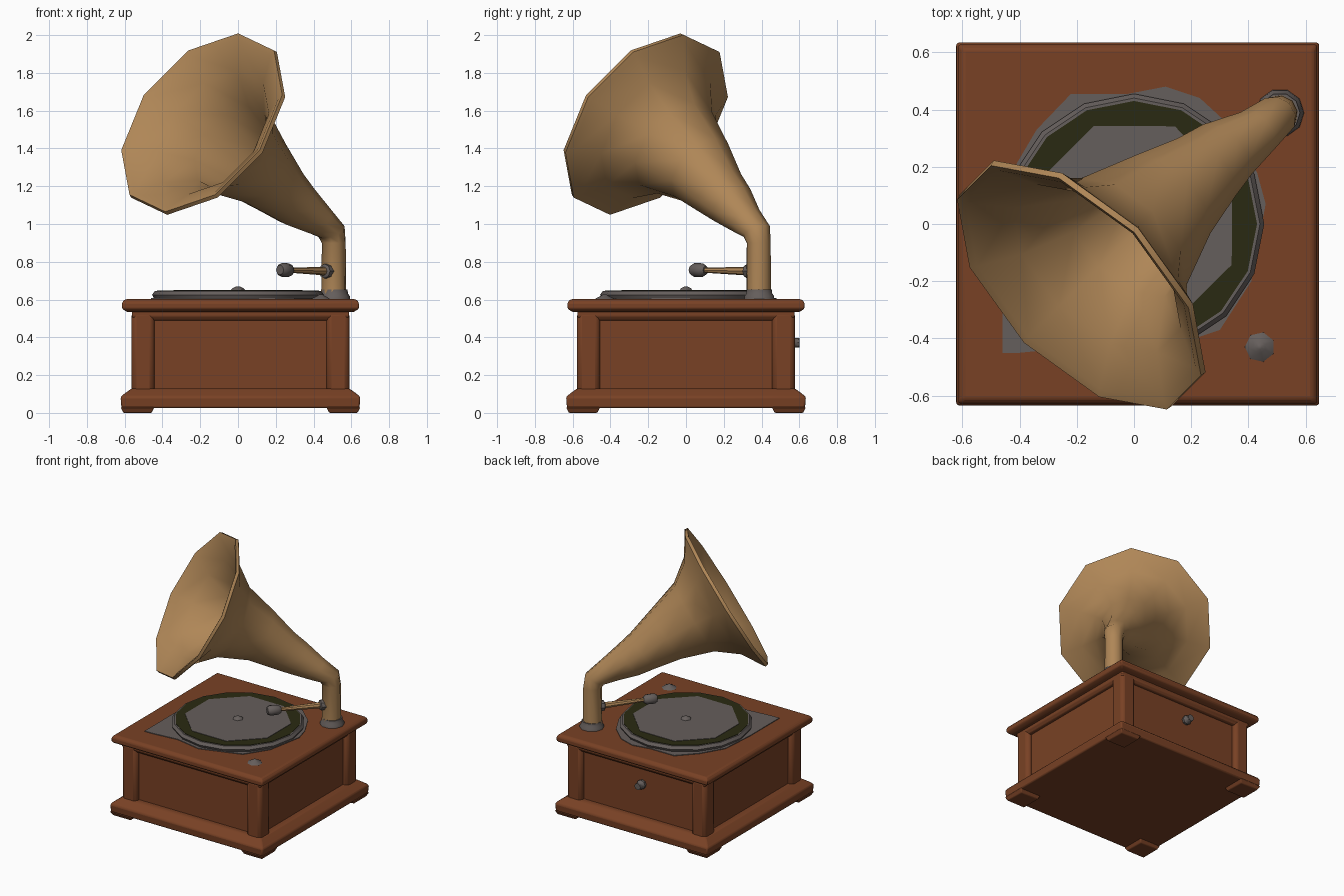
import bpy, bmesh, math
from mathutils import Vector

if "Cube" in bpy.data.objects:
    bpy.data.objects.remove(bpy.data.objects["Cube"])

def material(name, rgb):
    m = bpy.data.materials.new(name)
    m.diffuse_color = (*rgb, 1)
    m.use_nodes = True
    m.node_tree.nodes["Principled BSDF"].inputs["Base Color"].default_value = m.diffuse_color
    return m

WOOD = material("brown wood", (0.19, 0.053, 0.018))
BRASS = material("tan brass", (0.43, 0.24, 0.095))
GREY = material("warm grey metal", (0.13, 0.112, 0.106))
GREEN = material("dark green record", (0.023, 0.023, 0.006))
CX = 0.013  # cabinet centre in x

def finish(bm, name, mat, angle=40, bevel=0):
    bmesh.ops.recalc_face_normals(bm, faces=bm.faces)
    me = bpy.data.meshes.new(name)
    bm.to_mesh(me)
    bm.free()
    me.materials.append(mat)
    ob = bpy.data.objects.new(name, me)
    bpy.context.collection.objects.link(ob)
    if bevel:
        b = ob.modifiers.new("bevel", 'BEVEL')
        b.width, b.segments, b.limit_method = bevel, 2, 'ANGLE'
    bpy.ops.object.select_all(action='DESELECT')
    ob.select_set(True)
    bpy.context.view_layer.objects.active = ob
    bpy.ops.object.shade_smooth_by_angle(angle=math.radians(angle))
    return ob

def loft(name, mat, loops, angle=40, bevel=0):
    """Skin a list of equal-length point loops and cap both ends."""
    bm = bmesh.new()
    rings = [[bm.verts.new(p) for p in loop] for loop in loops]
    n = len(rings[0])
    for a, b in zip(rings, rings[1:]):
        for i in range(n):
            j = (i + 1) % n
            bm.faces.new((a[i], a[j], b[j], b[i]))
    bm.faces.new(rings[0][::-1])
    bm.faces.new(rings[-1])
    return finish(bm, name, mat, angle, bevel)

def square_stack(name, sections, cx=CX, cy=0, bevel=0.01):
    """Square moulding from (z, half width) sections."""
    loops = [[(cx + sx * h, cy + sy * h, z) for sx, sy in ((-1, -1), (1, -1), (1, 1), (-1, 1))]
             for z, h in sections]
    return loft(name, WOOD, loops, 30, bevel)

def lathe(name, mat, origin, axis, profile, sides, angle=40, turn=0.0):
    """Turned part from (distance along axis, radius) pairs."""
    q = Vector(axis).to_track_quat('Z', 'Y')
    o = Vector(origin)
    loops = [[o + q @ Vector((r * math.cos(turn + math.tau * i / sides),
                              r * math.sin(turn + math.tau * i / sides), d))
              for i in range(sides)] for d, r in profile]
    return loft(name, mat, loops, angle)

# Cabinet
square_stack("plinth", [(0.025, 0.63), (0.085, 0.635), (0.105, 0.61), (0.13, 0.575)])
square_stack("cabinet_core", [(0.1, 0.54), (0.56, 0.54)], bevel=0)
square_stack("cabinet_top_rail", [(0.49, 0.56), (0.51, 0.575), (0.55, 0.575)], bevel=0.006)
square_stack("lid", [(0.535, 0.60), (0.55, 0.627), (0.585, 0.627), (0.602, 0.61)], bevel=0.008)
for sx in (-1, 1):
    for sy in (-1, 1):
        square_stack("corner_post", [(0.1, 0.06), (0.54, 0.06)], CX + sx * 0.516, sy * 0.516, 0.025)
        square_stack("corner_foot", [(0, 0.075), (0.03, 0.09)], CX + sx * 0.545, sy * 0.545, 0.006)

# Platter, record and label
lathe("platter", GREY, (0, 0, 0.595), (0, 0, 1), [(0, 0.44), (0.03, 0.455), (0.05, 0.44)], 16, 30)
lathe("record", GREEN, (0, 0, 0.643), (0, 0, 1), [(0, 0.43), (0.005, 0.43)], 16, 30)
lathe("record_label", GREY, (0, 0, 0.646), (0, 0, 1), [(0, 0.37), (0.005, 0.37)], 8, 30, 0.39)
lathe("spindle", GREY, (0, 0, 0.648), (0, 0, 1), [(0, 0.04), (0.012, 0.03), (0.022, 0.008)], 6)

# Uneven metal plate under the platter
outline = [(-0.46, -0.45), (-0.40, -0.45), (-0.2, -0.43), (0, -0.47), (0.3, -0.37), (0.41, -0.2),
           (0.46, 0.07), (0.43, 0.18), (0.35, 0.33), (0.23, 0.44), (0.11, 0.48), (-0.02, 0.455),
           (-0.22, 0.455), (-0.34, 0.33), (-0.44, 0.16), (-0.46, -0.1)]
loft("under_plate", GREY, [[(x, y, z) for x, y in outline] for z in (0.598, 0.607)], 30)

# Small controls: speed lever on the lid and winding socket on the back
lathe("speed_knob", GREY, (0.44, -0.43, 0.598), (0, 0, 1),
      [(0, 0.058), (0.01, 0.045), (0.022, 0.02), (0.03, 0.008)], 7)
lathe("winding_socket", GREY, (CX - 0.03, 0.53, 0.372), (0, 1, 0),
      [(0, 0.03), (0.03, 0.035), (0.045, 0.025), (0.07, 0.025)], 8)

# Horn: rings (x, y, z, tilt of axis above horizontal, radius)
def ring(x, y, z, tilt, r, sides=10):
    e, k = math.radians(tilt), math.sqrt(0.5)
    h = Vector((k, -k, 0))
    u = Vector((math.sin(e) * k, math.sin(e) * k, math.cos(e)))
    return [Vector((x, y, z)) + r * (math.cos(math.tau * i / sides) * u
            + math.sin(math.tau * i / sides) * h) for i in range(sides)]

outer = [(0.507, 0.385, 0.62, 90, 0.066), (0.507, 0.385, 0.90, 90, 0.064),
         (0.495, 0.375, 0.96, 62, 0.075), (0.42, 0.315, 1.02, 42, 0.092),
         (0.31, 0.245, 1.10, 36, 0.128), (0.235, 0.18, 1.165, 35, 0.15),
         (0.11, 0.08, 1.285, 32, 0.20), (-0.03, -0.055, 1.40, 30, 0.275),
         (-0.12, -0.145, 1.475, 30, 0.39), (-0.172, -0.20, 1.517, 30, 0.53),
         (-0.18, -0.208, 1.525, 30, 0.55), (-0.192, -0.222, 1.537, 30, 0.545)]
inner = [(-0.187, -0.215, 1.53, 30, 0.515), (-0.13, -0.155, 1.483, 30, 0.375),
         (-0.035, -0.06, 1.405, 30, 0.25), (0.11, 0.08, 1.285, 32, 0.18),
         (0.235, 0.18, 1.165, 35, 0.13), (0.42, 0.315, 1.02, 42, 0.07)]
loft("horn", BRASS, [ring(*s) for s in outer + inner], 50)

# Horn mounting flange
lathe("horn_flange", GREY, (0.51, 0.388, 0.598), (0, 0, 1),
      [(0, 0.085), (0.02, 0.082), (0.035, 0.072), (0.055, 0.07)], 10)

# Tone arm with pivot and sound box
root, head = Vector((0.48, 0.35, 0.75)), Vector((0.25, 0.065, 0.756))
axis = (head - root).normalized()
length = (head - root).length
lathe("arm_pivot", GREY, root, axis, [(0, 0.04), (0.035, 0.038), (0.042, 0.025)], 8)
lathe("tone_arm", BRASS, root, axis, [(0, 0.024), (length, 0.012)], 8)
lathe("sound_box", GREY, head - axis * 0.05, axis,
      [(0, 0.022), (0.02, 0.036), (0.075, 0.038), (0.095, 0.026)], 8)
